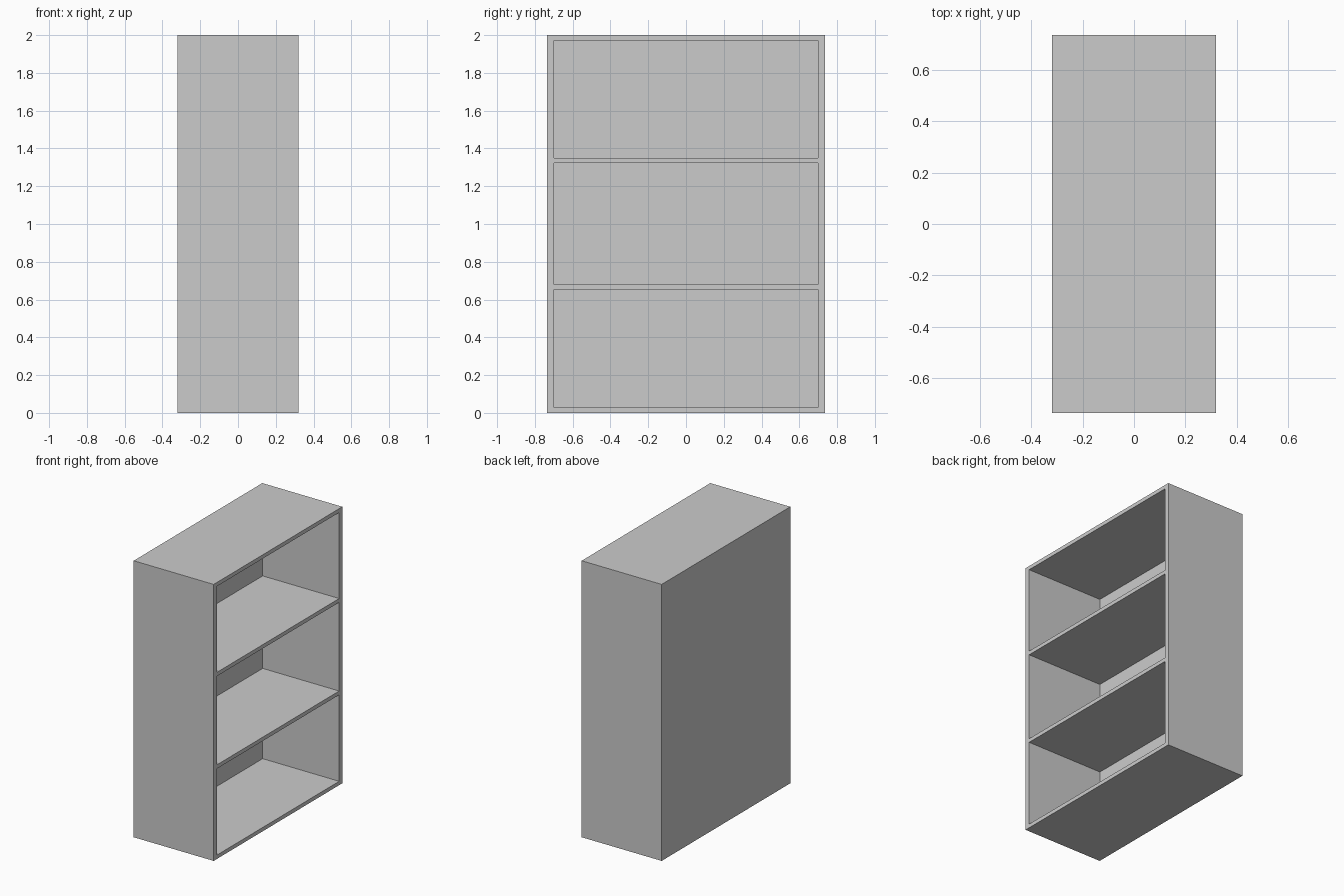
import bpy

if "Cube" in bpy.data.objects:
    bpy.data.objects.remove(bpy.data.objects["Cube"])

W, D, H = 0.64, 1.47, 2.0      # depth along x, width along y, height
SIDE, BOARD, BACK = 0.036, 0.028, 0.028


def box(name, lo, hi):
    """Axis-aligned panel between two corners."""
    bpy.ops.mesh.primitive_cube_add(size=1, location=[(a + b) / 2 for a, b in zip(lo, hi)])
    ob = bpy.context.object
    ob.name = name
    ob.scale = [b - a for a, b in zip(lo, hi)]
    bpy.ops.object.transform_apply(location=False, rotation=False, scale=True)
    return ob


inner = D / 2 - SIDE

# Side panels, full height and depth
box("side_panel_front", (-W / 2, -D / 2, 0), (W / 2, -inner, H))
box("side_panel_rear", (-W / 2, inner, 0), (W / 2, D / 2, H))

# Back panel closing the -x side
box("back_panel", (-W / 2, -inner, 0), (-W / 2 + BACK, inner, H))

# Bottom, two shelves and top, open towards +x
for name, z in (("bottom_board", 0), ("lower_shelf", 0.653),
                ("upper_shelf", 1.322), ("top_board", H - BOARD)):
    box(name, (-W / 2 + BACK, -inner, z), (W / 2, inner, z + BOARD))
